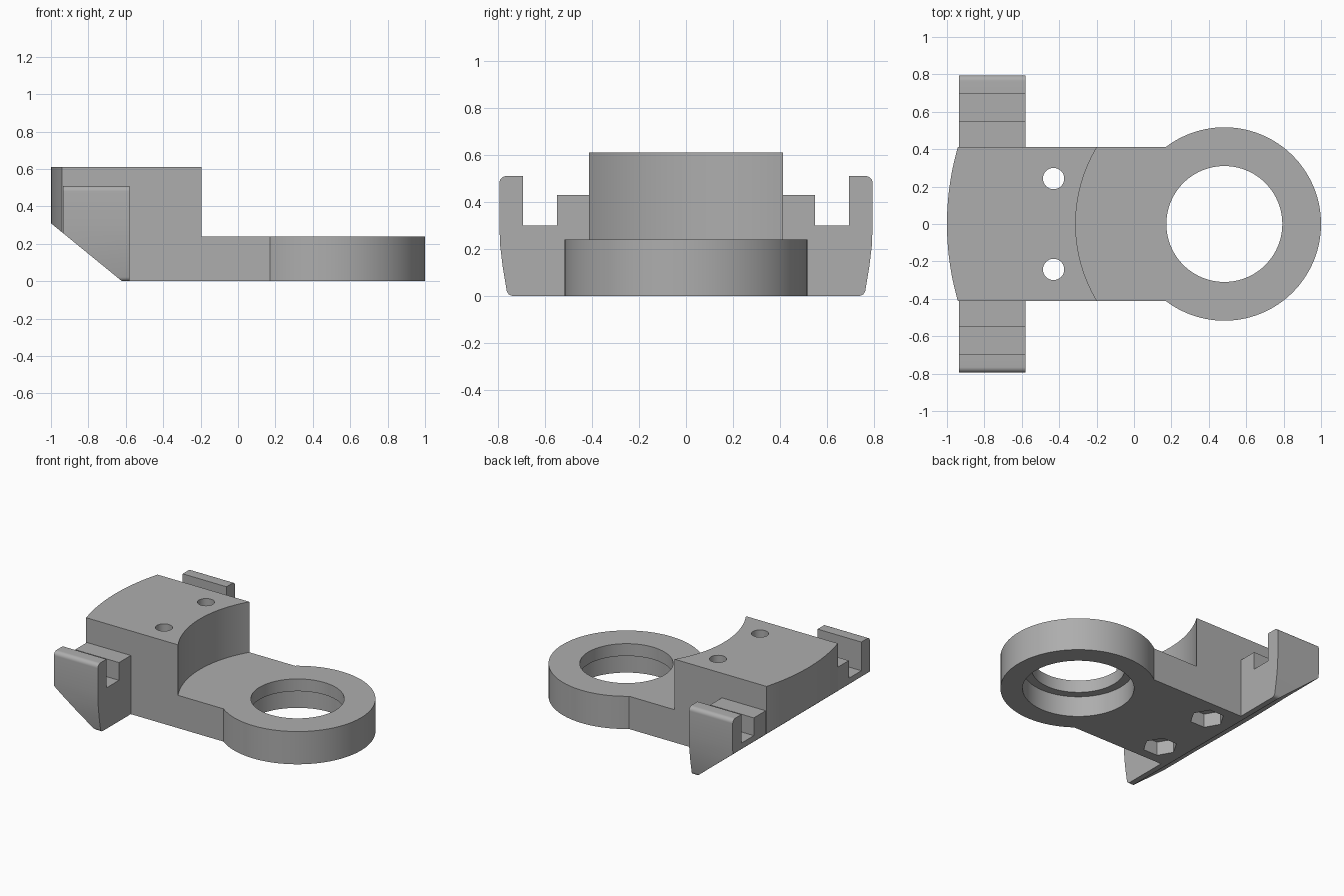
import bpy, bmesh, math
from mathutils import Matrix

if "Cube" in bpy.data.objects:
    bpy.data.objects.remove(bpy.data.objects["Cube"], do_unlink=True)

grey = bpy.data.materials.new("plain grey")
grey.use_nodes = True
GREY = (0.42, 0.42, 0.42, 1)
grey.diffuse_color = GREY
grey.node_tree.nodes["Principled BSDF"].inputs["Base Color"].default_value = GREY

RING_X, RING_R, HALF_W = 0.483, 0.517, 0.413
BACK_R, STEP_R = 1.483, 0.795      # both arcs share the ring centre
PLATE_Z, TOP_Z = 0.24, 0.61


def arc(cx, cy, r, a0, a1, n):
    return [(cx + r * math.cos(a0 + (a1 - a0) * i / n),
             cy + r * math.sin(a0 + (a1 - a0) * i / n)) for i in range(n + 1)]


def prism(name, points, place, depth):
    """Extrude a closed 2D outline; place(u, v, d) gives the 3D position."""
    bm = bmesh.new()
    low, high = depth
    a = [bm.verts.new(place(u, v, low)) for u, v in points]
    b = [bm.verts.new(place(u, v, high)) for u, v in points]
    n = len(points)
    bm.faces.new(a)
    bm.faces.new(b)
    for i in range(n):
        j = (i + 1) % n
        bm.faces.new((a[i], a[j], b[j], b[i]))
    bmesh.ops.recalc_face_normals(bm, faces=bm.faces)
    mesh = bpy.data.meshes.new(name)
    bm.to_mesh(mesh)
    bm.free()
    mesh.materials.append(grey)
    obj = bpy.data.objects.new(name, mesh)
    bpy.context.collection.objects.link(obj)
    return obj


def upright(u, v, d):
    return (u, v, d)


def sideways(u, v, d):
    return (u, d, v)


def lengthwise(u, v, d):
    return (d, u, v)


def disc(name, x, y, r, z0, z1, sides=96):
    return prism(name, arc(x, y, r, 0, math.tau, sides)[:-1], upright, (z0, z1))


def carve(obj, cutters):
    """Subtract every cutter, then shade the curved walls smooth."""
    for c in cutters:
        mod = obj.modifiers.new(c.name, "BOOLEAN")
        mod.operation, mod.solver, mod.object = "DIFFERENCE", "EXACT", c
    bpy.ops.object.select_all(action="DESELECT")
    obj.select_set(True)
    bpy.context.view_layer.objects.active = obj
    for c in cutters:
        bpy.ops.object.modifier_apply(modifier=c.name)
    bpy.ops.object.shade_smooth_by_angle(angle=math.radians(30))


# Body outline: curved back, straight sides, round ring end
back = math.asin(HALF_W / BACK_R)
neck = math.pi - math.asin(HALF_W / RING_R)
outline = arc(RING_X, 0, BACK_R, math.pi - back, math.pi + back, 24)
outline += arc(RING_X, 0, RING_R, -neck, neck, 96)
body = prism("bracket_body", outline, upright, (0, TOP_Z))

# Cutters: sloped underside, ring step, stepped bore, screw holes, nut pockets
slope = prism("slope_cutter", [(-1.2, 0.473), (-0.5, -0.098), (-1.2, -0.098)],
              sideways, (-1, 1))
cutters = [slope,
           disc("step_cutter", RING_X, 0, STEP_R, PLATE_Z, 1, 160),
           disc("bore_cutter", RING_X, 0, 0.31, -0.1, 0.5),
           disc("counterbore_cutter", RING_X, 0, 0.37, -0.1, 0.15)]
for side, s in (("left", 1), ("right", -1)):
    y = 0.243 * s
    cutters.append(disc(side + "_screw_cutter", -0.43, y, 0.057, -0.1, 1, 32))
    cutters.append(disc(side + "_nut_cutter", -0.43, y, 0.115, -0.1, 0.1, 6))
carve(body, cutters)

# Side arms: hooked profile with a slot, rounded corners and a tapered outside
hook = [(HALF_W, 0)]
hook += arc(0.737, 0.027, 0.027, -math.pi / 2, -0.15, 6)
hook += [(0.78, 0.12), (0.791, 0.21), (0.795, 0.3)]
hook += arc(0.765, 0.48, 0.03, 0, math.pi / 2, 8)
hook += [(0.695, 0.51), (0.695, 0.3), (0.55, 0.3), (0.55, 0.43), (HALF_W, 0.43)]
for side, s in (("left", 1), ("right", -1)):
    # the arm on the front side is at -y, the one behind at +y
    name = "rear_arm" if s > 0 else "front_arm"
    arm = prism(name, [(s * u, v) for u, v in hook], lengthwise, (-0.935, -0.58))
    carve(arm, [slope])

for c in cutters:
    bpy.data.objects.remove(c, do_unlink=True)
